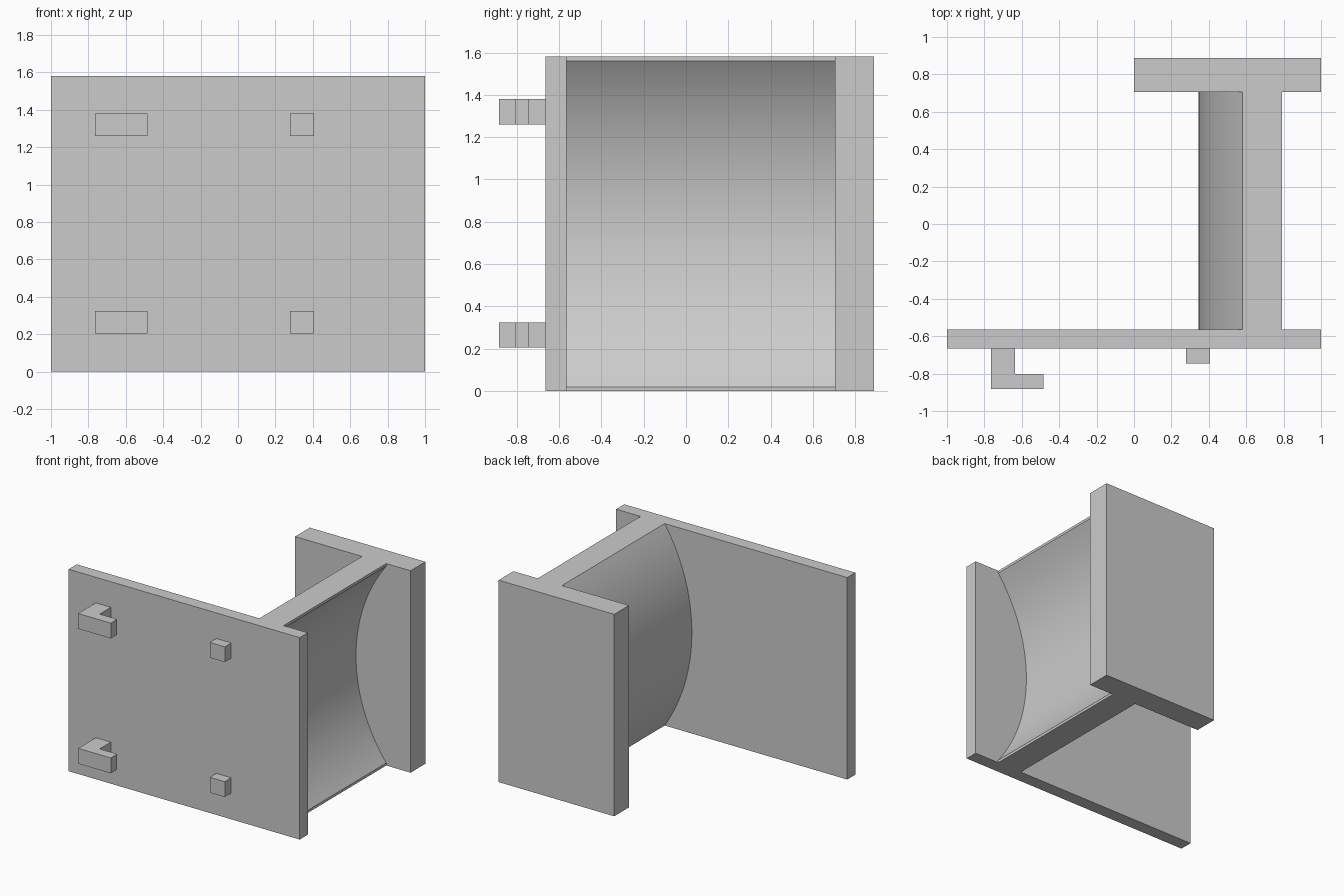
import bpy
import bmesh
import math
from mathutils import Vector

cube = bpy.data.objects.get("Cube")
if cube:
    bpy.data.objects.remove(cube, do_unlink=True)

HEIGHT = 1.58
GREY = (0.6, 0.6, 0.6, 1)

grey = bpy.data.materials.new("plain grey")
grey.use_nodes = True
grey.diffuse_color = GREY
grey.node_tree.nodes["Principled BSDF"].inputs["Base Color"].default_value = GREY


def extrude(name, outline, direction):
    """Solid made by sweeping a closed outline along a direction."""
    bm = bmesh.new()
    face = bm.faces.new([bm.verts.new(p) for p in outline])
    swept = bmesh.ops.extrude_face_region(bm, geom=[face])["geom"]
    verts = [v for v in swept if isinstance(v, bmesh.types.BMVert)]
    bmesh.ops.translate(bm, verts=verts, vec=Vector(direction))
    bmesh.ops.recalc_face_normals(bm, faces=bm.faces)
    mesh = bpy.data.meshes.new(name)
    bm.to_mesh(mesh)
    bm.free()
    mesh.materials.append(grey)
    obj = bpy.data.objects.new(name, mesh)
    bpy.context.collection.objects.link(obj)
    return obj


def upright(name, plan, z0, z1):
    """Straight prism standing on a plan outline."""
    return extrude(name, [(x, y, z0) for x, y in plan], (0, 0, z1 - z0))


def rect(x0, x1, y0, y1):
    return [(x0, y0), (x1, y0), (x1, y1), (x0, y1)]


# Flat end plates
FRONT, FRONT_IN, BACK_IN, BACK = -0.665, -0.565, 0.705, 0.888
upright("front_plate", rect(-1, 1, FRONT, FRONT_IN), 0, HEIGHT)
upright("back_plate", rect(0, 1, BACK_IN, BACK), 0, HEIGHT)


# Bowed web between the plates: two concentric arcs with narrow flat lips
def arc(radius, half_height, steps=48):
    end = math.asin(half_height / radius)
    angles = [end * (2 * i / steps - 1) for i in range(steps + 1)]
    return [(1.79 - radius * math.cos(a), FRONT_IN,
             HEIGHT / 2 + radius * math.sin(a)) for a in angles]


outer = arc(1.445, HEIGHT / 2)
inner = arc(1.262, HEIGHT / 2 - 0.02)
lip = [(0.79, FRONT_IN, HEIGHT), (0.79, FRONT_IN, 0)]
web = extrude("curved_web", outer + lip[:1] + inner[::-1] + lip[1:],
              (0, BACK_IN - FRONT_IN, 0))
bpy.context.view_layer.objects.active = web
web.select_set(True)
bpy.ops.object.shade_smooth_by_angle(angle=math.radians(20))

# Hooks and pegs on the front face, in a lower and an upper row
hook = [(-0.765, FRONT), (-0.765, -0.883), (-0.483, -0.883),
        (-0.483, -0.803), (-0.635, -0.803), (-0.635, FRONT)]
for row, z in (("lower", 0.205), ("upper", 1.26)):
    upright(row + "_hook", hook, z, z + 0.12)
    upright(row + "_peg", rect(0.278, 0.407, -0.745, FRONT), z, z + 0.12)
